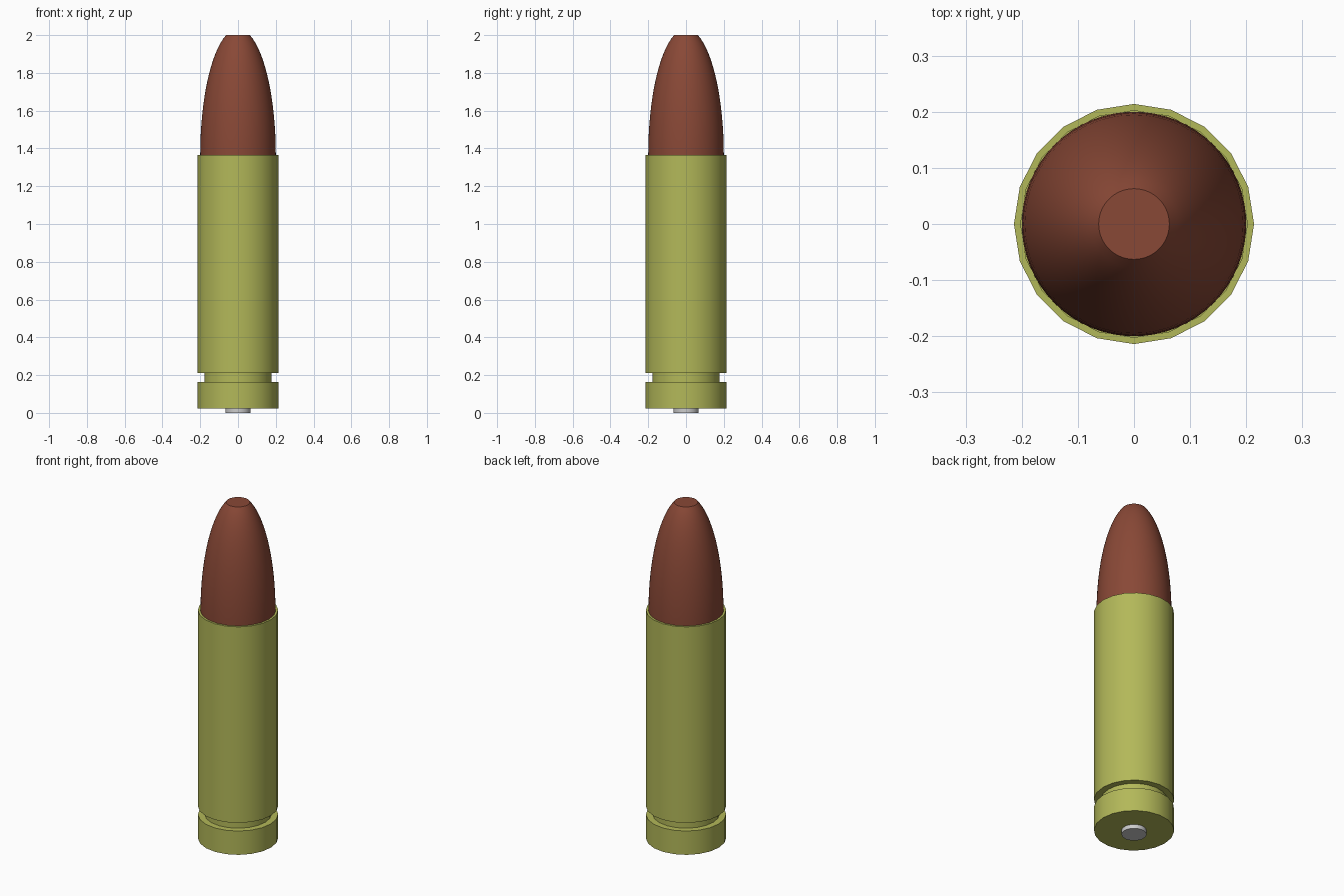
import bpy, math

if "Cube" in bpy.data.objects:
    bpy.data.objects.remove(bpy.data.objects["Cube"])


def material(name, rgb):
    m = bpy.data.materials.new(name)
    m.diffuse_color = (*rgb, 1)
    m.use_nodes = True
    m.node_tree.nodes["Principled BSDF"].inputs["Base Color"].default_value = m.diffuse_color
    return m


def lathe(name, profile, sides, mat=None):
    """Revolve (radius, z) points, listed bottom to top, and cap both ends."""
    verts, faces = [], []
    for r, z in profile:
        for i in range(sides):
            a = 2 * math.pi * i / sides
            verts.append((r * math.cos(a), r * math.sin(a), z))
    for k in range(len(profile) - 1):
        for i in range(sides):
            j = (i + 1) % sides
            faces.append((k * sides + i, k * sides + j,
                          (k + 1) * sides + j, (k + 1) * sides + i))
    top = (len(profile) - 1) * sides
    faces.append(tuple(reversed(range(sides))))
    faces.append(tuple(range(top, top + sides)))
    mesh = bpy.data.meshes.new(name)
    mesh.from_pydata(verts, [], faces)
    obj = bpy.data.objects.new(name, mesh)
    bpy.context.collection.objects.link(obj)
    if mat:
        mesh.materials.append(mat)
    bpy.ops.object.select_all(action='DESELECT')
    obj.select_set(True)
    bpy.context.view_layer.objects.active = obj
    bpy.ops.object.shade_smooth_by_angle(angle=math.radians(35))
    return obj


brass = material("brass", (0.45, 0.48, 0.10))
copper = material("copper", (0.25, 0.065, 0.037))

# Casing: base rim, groove, body and a shallow recessed mouth
lathe("casing", [(0.214, 0.024), (0.214, 0.164), (0.178, 0.164), (0.178, 0.212),
                 (0.214, 0.212), (0.214, 1.365), (0.202, 1.365), (0.202, 1.345)],
      20, brass)

# Tip: elliptical nose cut flat at the top
base, height, radius = 1.365, 0.669, 0.2
nose = [(radius, 1.345)]
for k in range(17):
    t = math.asin(0.635 / height) * k / 16
    nose.append((radius * math.cos(t), base + height * math.sin(t)))
lathe("tip", nose, 64, copper)

# Primer disc under the base
lathe("primer", [(0.066, 0.0), (0.066, 0.03)], 32)
